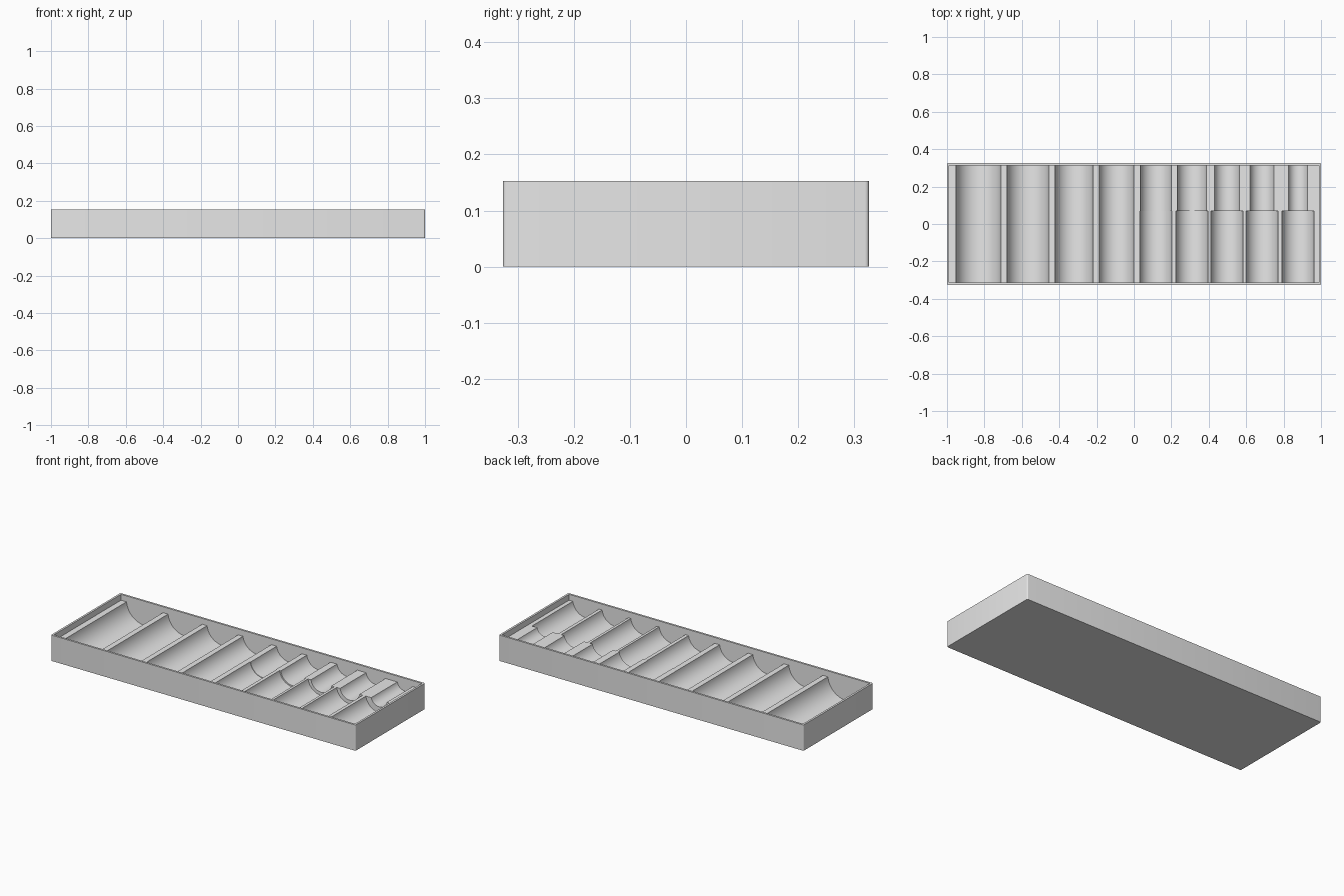
import bpy, bmesh, math

cube = bpy.data.objects.get("Cube")
if cube:
    bpy.data.objects.remove(cube)

# Overall sizes of the tray
HX, HY, TOP = 1.0, 0.326, 0.153
WALL = 0.012
IX, IY = HX - WALL, HY - WALL
LEDGE = 0.118          # height of the ribs between the troughs
AXIS = 0.130           # height of the trough axes
STEP_Y = 0.07          # where the stepped troughs become narrower
SEG = 36

# Troughs: centre x, half width at the front, half width at the back
TROUGHS = [
    (-0.832, 0.120, 0.120),
    (-0.567, 0.112, 0.112),
    (-0.321, 0.102, 0.102),
    (-0.094, 0.093, 0.093),
    (0.117, 0.086, 0.083),
    (0.310, 0.086, 0.078),
    (0.497, 0.086, 0.067),
    (0.685, 0.086, 0.064),
    (0.877, 0.086, 0.051),
]

bm = bmesh.new()


def face(points):
    return bm.faces.new([bm.verts.new(p) for p in points])


def arc(cx, half):
    """Round trough section, from its left lip to its right lip."""
    rise = AXIS - LEDGE
    radius = math.hypot(half, rise)
    sweep = math.acos(rise / radius)
    return [(cx + radius * math.sin(a), AXIS - radius * math.cos(a))
            for a in (sweep * (2 * i / SEG - 1) for i in range(SEG + 1))]


def profile(side):
    points = [(-IX, LEDGE)]
    for trough in TROUGHS:
        points += arc(trough[0], trough[side])
    return points + [(IX, LEDGE)]


def rectangle(x, y, z):
    return [(-x, -y, z), (x, -y, z), (x, y, z), (-x, y, z)]


# Trough floors and ribs, with the two end walls of the pocket
for side, y0, y1, wall_y in ((1, -IY, STEP_Y, -IY), (2, STEP_Y, IY, IY)):
    line = profile(side)
    for (xa, za), (xb, zb) in zip(line, line[1:]):
        face([(xa, y0, za), (xb, y0, zb), (xb, y1, zb), (xa, y1, za)])
    wall = [(x, wall_y, z) for x, z in line]
    wall += [(IX, wall_y, TOP), (-IX, wall_y, TOP)]
    face(wall if side == 2 else wall[::-1])
    # Faces must look into the pocket
    bm.faces.ensure_lookup_table()
    bm.faces[-1].normal_update()
    if bm.faces[-1].normal.y * wall_y > 0:
        bm.faces[-1].normal_flip()

# Crescent steps where a trough narrows
for cx, front, back in TROUGHS:
    if front != back:
        a, b = arc(cx, front), arc(cx, back)
        for i in range(SEG):
            face([(x, STEP_Y, z) for x, z in (a[i], a[i + 1], b[i + 1], b[i])])

# Side walls of the pocket
for s in (-1, 1):
    quad = [(s * IX, -IY, LEDGE), (s * IX, -IY, TOP),
            (s * IX, IY, TOP), (s * IX, IY, LEDGE)]
    face(quad if s < 0 else quad[::-1])
    bm.faces.ensure_lookup_table()
    bm.faces[-1].normal_update()
    if bm.faces[-1].normal.x * s > 0:
        bm.faces[-1].normal_flip()

# Outer walls, rim and base
low, high = rectangle(HX, HY, 0), rectangle(HX, HY, TOP)
inner = rectangle(IX, IY, TOP)
for i in range(4):
    j = (i + 1) % 4
    face([low[i], low[j], high[j], high[i]])
    face([high[i], high[j], inner[j], inner[i]])
face(low[::-1])

bmesh.ops.remove_doubles(bm, verts=bm.verts, dist=1e-5)

# Slightly rounded upright corners
corners = [e for e in bm.edges
           if all(abs(v.co.x) > HX - 0.001 and abs(v.co.y) > HY - 0.001 for v in e.verts)
           and abs(e.verts[0].co.z - e.verts[1].co.z) > 0.1]
bmesh.ops.bevel(bm, geom=corners, offset=0.007, segments=4, profile=0.5,
                affect='EDGES')

mesh = bpy.data.meshes.new("divided_tray")
bm.to_mesh(mesh)
bm.free()
tray = bpy.data.objects.new("divided_tray", mesh)
bpy.context.collection.objects.link(tray)

# Single plain grey
grey = bpy.data.materials.new("light_grey")
grey.use_nodes = True
colour = (0.8, 0.8, 0.8, 1.0)
grey.diffuse_color = colour
grey.node_tree.nodes["Principled BSDF"].inputs["Base Color"].default_value = colour
mesh.materials.append(grey)

bpy.ops.object.select_all(action='DESELECT')
tray.select_set(True)
bpy.context.view_layer.objects.active = tray
bpy.ops.object.shade_smooth_by_angle(angle=math.radians(30))
